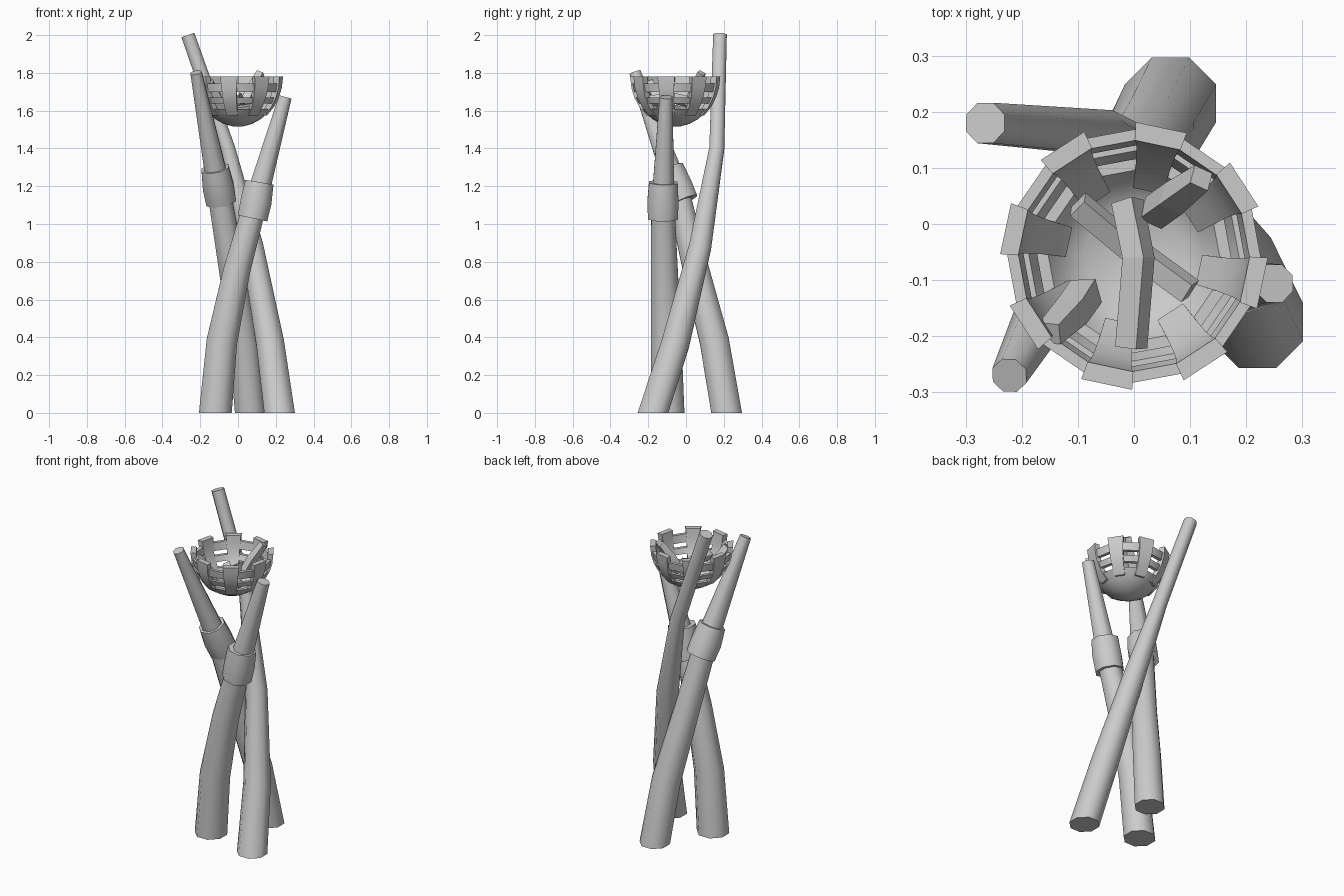
import bpy, bmesh, math
from mathutils import Vector

if "Cube" in bpy.data.objects:
    bpy.data.objects.remove(bpy.data.objects["Cube"])

CX, CY = 0.0, -0.057      # bowl axis
RIM, RAD, DEP = 1.78, 0.228, 0.265
UP = Vector((0, 0, 1))


def finish(name, bm, angle=50):
    bmesh.ops.recalc_face_normals(bm, faces=bm.faces)
    me = bpy.data.meshes.new(name)
    bm.to_mesh(me)
    bm.free()
    ob = bpy.data.objects.new(name, me)
    bpy.context.collection.objects.link(ob)
    if angle:
        bpy.ops.object.select_all(action='DESELECT')
        ob.select_set(True)
        bpy.context.view_layer.objects.active = ob
        bpy.ops.object.shade_smooth_by_angle(angle=math.radians(angle))
    return ob


def skin(bm, rings, closed=False):
    """Bridge rings of points; cap the ends, or close into a loop."""
    vs = [[bm.verts.new(p) for p in r] for r in rings]
    n = len(vs[0])
    pairs = list(zip(vs, vs[1:])) + ([(vs[-1], vs[0])] if closed else [])
    for a, b in pairs:
        for i in range(n):
            j = (i + 1) % n
            bm.faces.new((a[i], a[j], b[j], b[i]))
    if not closed:
        bm.faces.new(vs[0])
        bm.faces.new(vs[-1])


def tube(name, path, sides=8, flat_base=True):
    """path: (x, y, z, radius)"""
    bm = bmesh.new()
    pts = [Vector(p[:3]) for p in path]
    rings = []
    for k, p in enumerate(path):
        t = pts[min(k + 1, len(pts) - 1)] - pts[max(k - 1, 0)]
        q = UP.rotation_difference(UP if (k == 0 and flat_base) else t)
        rings.append([pts[k] + q @ Vector((p[3] * math.cos(a), p[3] * math.sin(a), 0))
                      for a in [math.tau * (i + 0.5) / sides for i in range(sides)]])
    skin(bm, rings)
    return finish(name, bm)


# three crossing poles
tube("tall_pole", [(0.22, -0.175, 0, 0.088), (0.17, -0.055, 0.37, 0.08),
                   (0.075, 0.075, 0.88, 0.064), (-0.055, 0.163, 1.4, 0.043),
                   (-0.265, 0.18, 2.0, 0.039)])
tube("front_pole", [(-0.12, -0.095, 0, 0.094), (-0.085, -0.105, 0.38, 0.088),
                    (-0.005, -0.115, 0.76, 0.077), (0.095, -0.122, 1.12, 0.066)])
tube("back_pole", [(0.065, 0.215, 0, 0.088), (0.03, 0.15, 0.38, 0.084),
                   (-0.03, 0.055, 0.75, 0.075), (-0.105, -0.05, 1.2, 0.066)])

# upper rods
tube("front_rod", [(0.09, -0.122, 1.1, 0.066), (0.25, -0.106, 1.672, 0.037)], flat_base=False)
tube("back_rod", [(-0.1, -0.045, 1.18, 0.068), (-0.222, -0.27, 1.802, 0.033)], flat_base=False)

# collars at the joints
tube("front_collar", [(0.077, -0.122, 1.03, 0.086), (0.096, -0.122, 1.12, 0.089),
                      (0.113, -0.12, 1.22, 0.082)], flat_base=False)
tube("back_collar", [(-0.09, -0.015, 1.12, 0.086), (-0.105, -0.05, 1.2, 0.089),
                     (-0.122, -0.085, 1.295, 0.078)], flat_base=False)


def rad(z, off=0.0):
    return RAD * math.sqrt(max(0, 1 - ((RIM - z) / DEP) ** 2)) + off


def lathe(name, profile, seg=16, start=78 - 11.25):
    bm = bmesh.new()
    rings = []
    for i in range(seg):
        a = math.radians(start) + math.tau * i / seg
        rings.append([(CX + r * math.cos(a), CY + r * math.sin(a), z) for r, z in profile])
    skin(bm, rings, closed=True)
    bmesh.ops.remove_doubles(bm, verts=bm.verts, dist=1e-5)
    return finish(name, bm, 35)


# bowl: solid cup and two hoops
zs = [1.517, 1.53, 1.555, 1.585, 1.61]
lathe("bowl_cup", [(0, 1.515)] + [(rad(z), z) for z in zs]
      + [(rad(1.61) - 0.022, 1.61), (0.13, 1.575), (0.09, 1.548), (0, 1.54)])
for name, z0, z1 in (("lower_hoop", 1.638, 1.67), ("upper_hoop", 1.698, 1.745)):
    lathe(name, [(rad(z0), z0), (rad(z1), z1), (rad(z1) - 0.02, z1), (rad(z0) - 0.02, z0)])

# eight upright slats round the bowl
bm = bmesh.new()
for k in range(8):
    a = math.radians(78 + 45 * k)
    d = Vector((math.cos(a), math.sin(a), 0))
    s = Vector((-d.y, d.x, 0))
    rings = []
    for z in (1.575, 1.62, 1.67, 1.72, 1.78):
        w = 0.03 + 0.016 * (z - 1.575) / 0.2
        c = Vector((CX, CY, z))
        ro, ri = rad(z, 0.006), rad(z, -0.026)
        rings.append([c + d * ro + s * w, c + d * ro - s * w,
                      c + d * ri - s * w * 0.9, c + d * ri + s * w * 0.9])
    skin(bm, rings)
finish("bowl_slats", bm, 30)


def stick(name, pts, w, roll=0.0, tip=1.0):
    """Square, faceted chunk following a few points."""
    bm = bmesh.new()
    P = [Vector(p) for p in pts]
    rings = []
    for k, p in enumerate(P):
        t = (P[min(k + 1, len(P) - 1)] - P[max(k - 1, 0)]).normalized()
        u = t.cross(UP).normalized()
        v = u.cross(t)
        h = w * (tip if k == len(P) - 1 else 1)
        rings.append([p + h * (u * math.cos(a) + v * math.sin(a))
                      for a in [roll + math.pi / 2 * i for i in range(4)]])
    skin(bm, rings)
    return finish(name, bm, 0)


# kindling lying in the bowl
stick("kindling_long", [(-0.012, 0.04, 1.64), (0.008, -0.06, 1.665), (-0.005, -0.22, 1.65)], 0.03, 0.3)
stick("kindling_cross", [(-0.1, 0.035, 1.63), (-0.01, -0.04, 1.60), (0.1, -0.12, 1.62)], 0.027, 0.4)
stick("kindling_right", [(0.035, 0.02, 1.63), (0.07, 0.045, 1.71), (0.12, 0.082, 1.80)], 0.032, 0.2, 0.8)
stick("kindling_left", [(-0.085, -0.12, 1.61), (-0.11, -0.155, 1.67), (-0.15, -0.195, 1.75)], 0.034, 0.0, 0.8)
